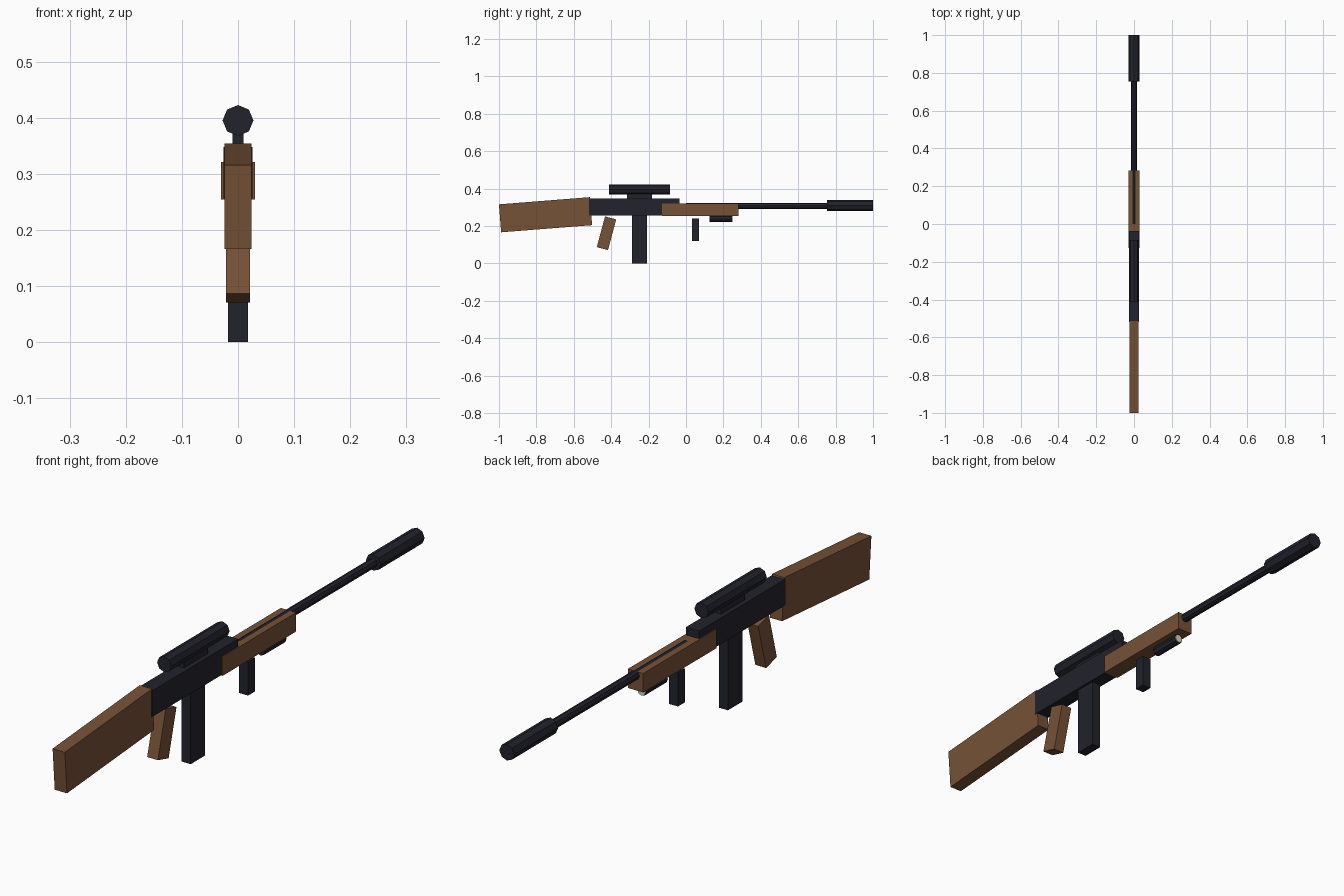
import bpy, bmesh, math
from mathutils import Matrix

if "Cube" in bpy.data.objects:
    bpy.data.objects.remove(bpy.data.objects["Cube"])


def material(name, rgb):
    m = bpy.data.materials.new(name)
    m.diffuse_color = (*rgb, 1)
    m.use_nodes = True
    m.node_tree.nodes["Principled BSDF"].inputs["Base Color"].default_value = m.diffuse_color
    return m


wood = material("brown_wood", (0.181, 0.084, 0.037))
metal = material("dark_metal", (0.016, 0.016, 0.026))
glass = material("pale_lens", (0.72, 0.67, 0.52))


def finish(name, bm, mat):
    bmesh.ops.recalc_face_normals(bm, faces=bm.faces)
    me = bpy.data.meshes.new(name)
    bm.to_mesh(me)
    bm.free()
    me.materials.append(mat)
    ob = bpy.data.objects.new(name, me)
    bpy.context.collection.objects.link(ob)
    return ob


def box(name, mat, width, y, z, tilt=0):
    """Box centred on x = 0, spanning y and z, tilted about the x axis."""
    bm = bmesh.new()
    bmesh.ops.create_cube(bm, size=1)
    bm.transform(Matrix.Translation((0, sum(y) / 2, sum(z) / 2))
                 @ Matrix.Rotation(math.radians(tilt), 4, 'X')
                 @ Matrix.Diagonal((width, y[1] - y[0], z[1] - z[0], 1)))
    return finish(name, bm, mat)


def tube(name, mat, r, y, z):
    """Eight-sided cylinder along y with a corner at the top."""
    bm = bmesh.new()
    bmesh.ops.create_cone(bm, cap_ends=True, segments=8, radius1=r, radius2=r,
                          depth=y[1] - y[0])
    bm.transform(Matrix.Translation((0, sum(y) / 2, z))
                 @ Matrix.Rotation(math.radians(90), 4, 'X'))
    return finish(name, bm, mat)


# wooden furniture
box("stock", wood, 0.048, (-0.995, -0.507), (0.185, 0.335), 4.5)
box("pistol_grip", wood, 0.042, (-0.456, -0.394), (0.076, 0.246), -15)
box("handguard", wood, 0.06, (-0.128, 0.282), (0.254, 0.321))

# body and magazine
box("receiver", metal, 0.052, (-0.518, -0.036), (0.256, 0.348))
box("magazine", metal, 0.035, (-0.289, -0.209), (0.0, 0.27))
box("fore_grip", metal, 0.035, (0.031, 0.07), (0.12, 0.239))

# barrel and muzzle
tube("barrel", metal, 0.016, (0.0, 0.78), 0.308)
tube("muzzle", metal, 0.029, (0.755, 1.0), 0.309)

# scope
box("scope_mount", metal, 0.019, (-0.316, -0.182), (0.34, 0.385))
tube("scope", metal, 0.0275, (-0.412, -0.086), 0.395)

# light under the handguard
tube("lamp_body", metal, 0.0175, (0.126, 0.246), 0.238)
tube("lamp_lens", glass, 0.0155, (0.242, 0.249), 0.238)
